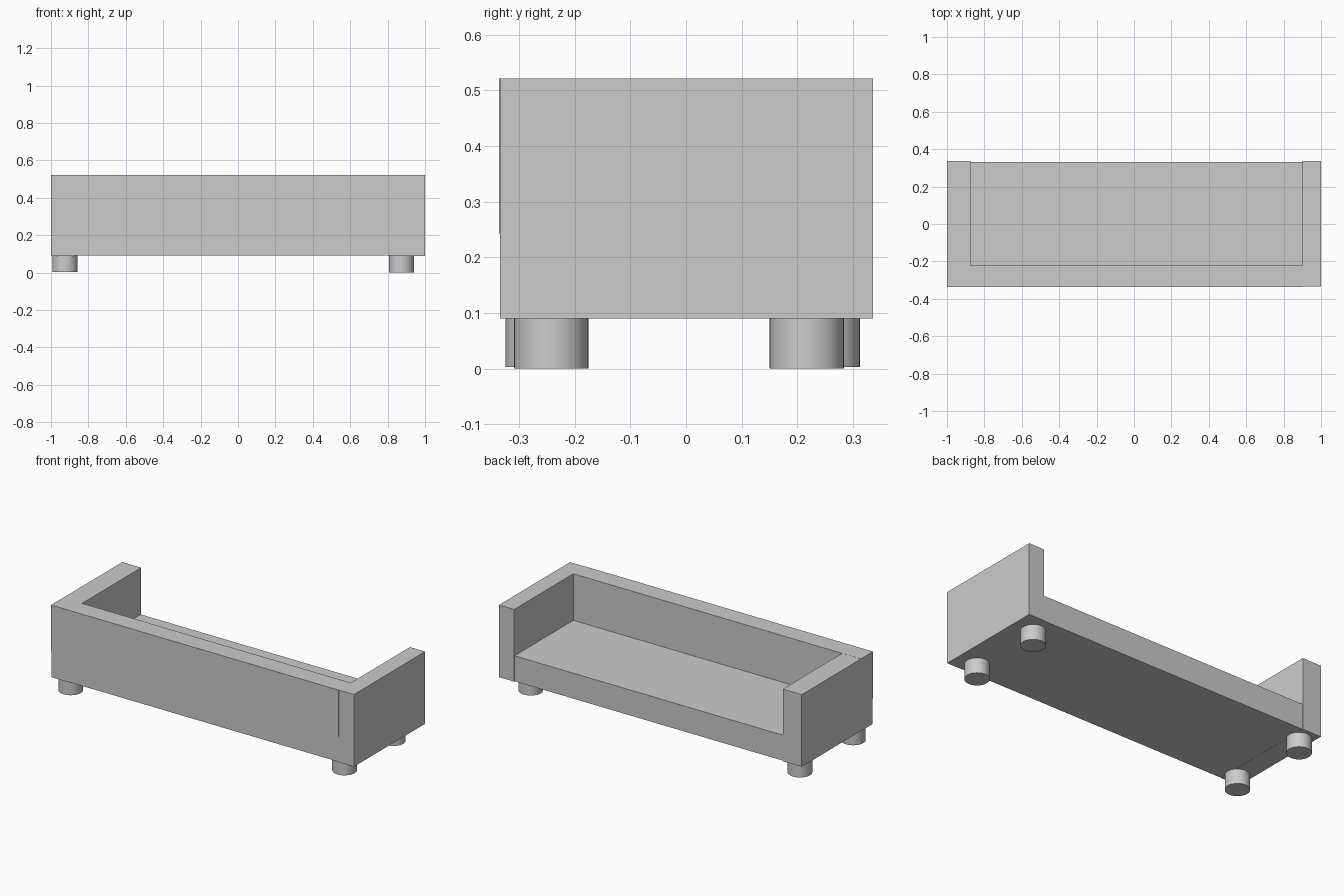
import bpy
import math

default = bpy.data.objects.get("Cube")
if default:
    bpy.data.objects.remove(default, do_unlink=True)

# Single upholstery colour
grey = bpy.data.materials.new("light_grey")
grey.use_nodes = True
colour = (0.6, 0.6, 0.6, 1)
grey.diffuse_color = colour
grey.node_tree.nodes["Principled BSDF"].inputs["Base Color"].default_value = colour


def box(name, x, y, z):
    """Box spanning the given (min, max) ranges."""
    spans = (x, y, z)
    bpy.ops.mesh.primitive_cube_add(size=1, location=[(a + b) / 2 for a, b in spans])
    ob = bpy.context.object
    ob.name = name
    ob.scale = [b - a for a, b in spans]
    bpy.ops.object.transform_apply(location=False, rotation=False, scale=True)
    ob.data.materials.append(grey)


def leg(name, x, y, bottom):
    """Round foot reaching just inside the seat base."""
    top = 0.1
    bpy.ops.mesh.primitive_cylinder_add(vertices=32, radius=0.067, depth=top - bottom,
                                        location=(x, y, (top + bottom) / 2))
    ob = bpy.context.object
    ob.name = name
    ob.data.materials.append(grey)
    bpy.ops.object.shade_smooth_by_angle(angle=math.radians(40))


# Seat, backrest and the two arms of unequal width
# (tiny offsets keep overlapping faces from coinciding)
box("seat_base", (-0.999, 0.95), (-0.333, 0.332), (0.091, 0.243))
box("backrest", (-1, 0.9), (-0.336, -0.222), (0.243, 0.521))
box("right_arm", (-0.9995, -0.875), (-0.334, 0.336), (0.09, 0.5205))
box("left_arm", (0.9, 1), (-0.334, 0.336), (0.09, 0.521))

# Feet
leg("left_front_leg", 0.873, -0.242, 0)
leg("left_back_leg", 0.873, 0.217, 0)
leg("right_front_leg", -0.925, -0.257, 0.003)
leg("right_back_leg", -0.925, 0.246, 0.003)
